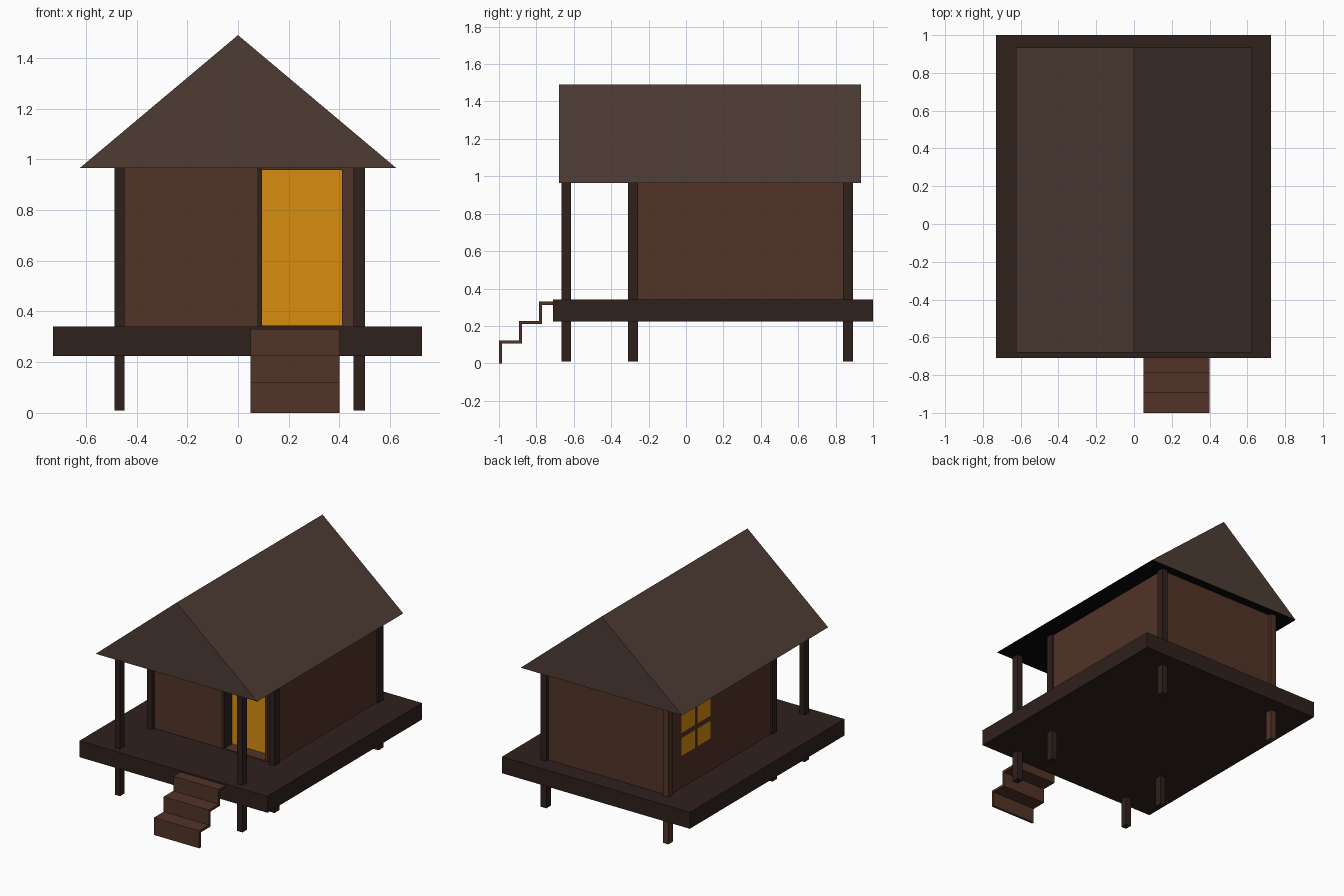
import bpy, bmesh

if "Cube" in bpy.data.objects:
    bpy.data.objects.remove(bpy.data.objects["Cube"])


def material(name, rgb):
    m = bpy.data.materials.new(name)
    m.diffuse_color = (*rgb, 1)
    m.use_nodes = True
    m.node_tree.nodes["Principled BSDF"].inputs["Base Color"].default_value = m.diffuse_color
    return m


DARK = material("dark_timber", (0.028, 0.015, 0.012))
WOOD = material("brown_planks", (0.085, 0.033, 0.02))
ROOF = material("roof_brown", (0.075, 0.045, 0.034))
GLOW = material("amber_light", (0.68, 0.27, 0.005))
BLACK = material("soffit_black", (0.002, 0.002, 0.002))


def prism(name, profile, axis, lo, hi, *mats):
    """Extrude a 2D profile along x or y ('x': points are y,z; 'y': points are x,z)."""
    bm = bmesh.new()
    place = (lambda a, b: (lo, a, b)) if axis == "x" else (lambda a, b: (a, lo, b))
    face = bm.faces.new([bm.verts.new(place(a, b)) for a, b in profile])
    ext = bmesh.ops.extrude_face_region(bm, geom=[face], use_keep_orig=True)
    verts = [g for g in ext["geom"] if isinstance(g, bmesh.types.BMVert)]
    step = (hi - lo, 0, 0) if axis == "x" else (0, hi - lo, 0)
    bmesh.ops.translate(bm, verts=verts, vec=step)
    bmesh.ops.recalc_face_normals(bm, faces=bm.faces)
    if len(mats) > 1:
        for f in bm.faces:
            f.material_index = 1 if f.normal.z < -0.9 else 0
    me = bpy.data.meshes.new(name)
    bm.to_mesh(me)
    bm.free()
    for m in mats:
        me.materials.append(m)
    ob = bpy.data.objects.new(name, me)
    bpy.context.collection.objects.link(ob)
    return ob


def box(name, x, y, z, mat):
    return prism(name, [(x[0], z[0]), (x[1], z[0]), (x[1], z[1]), (x[0], z[1])],
                 "y", y[0], y[1], mat)


# Deck and gabled roof with a dark flat soffit
box("deck", (-0.73, 0.725), (-0.71, 1.0), (0.225, 0.34), DARK)
prism("roof", [(-0.625, 0.965), (0.625, 0.965), (0, 1.49)], "y", -0.68, 0.935, ROOF, BLACK)

# Six posts running from the ground to the eaves
for row, y in (("front", (-0.665, -0.615)), ("middle", (-0.31, -0.257)), ("back", (0.84, 0.893))):
    for side, x in (("left", (-0.488, -0.448)), ("right", (0.456, 0.50))):
        mat = WOOD if (row, side) == ("back", "left") else DARK
        box(f"{row}_{side}_post", x, y, (0.01, 0.966), mat)

# Cabin walls, leaving a doorway in front
H = (0.335, 0.966)
box("left_wall", (-0.475, -0.455), (-0.285, 0.87), H, WOOD)
box("right_wall", (0.465, 0.485), (-0.285, 0.87), H, WOOD)
box("back_wall", (-0.475, 0.485), (0.85, 0.87), H, WOOD)
box("front_wall_left", (-0.475, 0.075), (-0.285, -0.265), H, WOOD)
box("front_wall_right", (0.43, 0.485), (-0.285, -0.265), H, WOOD)

# Door recess: jambs, sill, header and glowing panel
box("door_jamb_left", (0.075, 0.095), (-0.287, -0.19), H, DARK)
box("door_jamb_right", (0.41, 0.43), (-0.287, -0.19), H, WOOD)
box("door_sill", (0.09, 0.415), (-0.285, -0.19), (0.335, 0.345), WOOD)
box("door_header", (0.09, 0.415), (-0.285, -0.19), (0.957, 0.966), WOOD)
box("door_panel", (0.09, 0.415), (-0.2, -0.19), (0.34, 0.96), GLOW)

# Four-pane window in the left wall
for i, y in enumerate((0.41, 0.585)):
    for j, z in enumerate((0.565, 0.725)):
        box(f"window_pane_{i}{j}", (-0.478, -0.47), (y, y + 0.145), (z, z + 0.125), GLOW)

# Thin folded staircase
t, run, rise = 0.017, 0.107, 0.105
ys = [-1 + run * i for i in range(3)]
zs = [0.122, 0.227, 0.33]
upper, lower = [(ys[0], 0)], [(ys[0] + t, 0)]
for i in range(3):
    y_end = ys[i + 1] if i < 2 else -0.70
    upper += [(ys[i], zs[i]), (y_end, zs[i])]
    lower += [(ys[i] + t, zs[i] - t), (y_end + (t if i < 2 else 0), zs[i] - t)]
prism("stairs", upper + lower[::-1], "x", 0.05, 0.40, WOOD)
